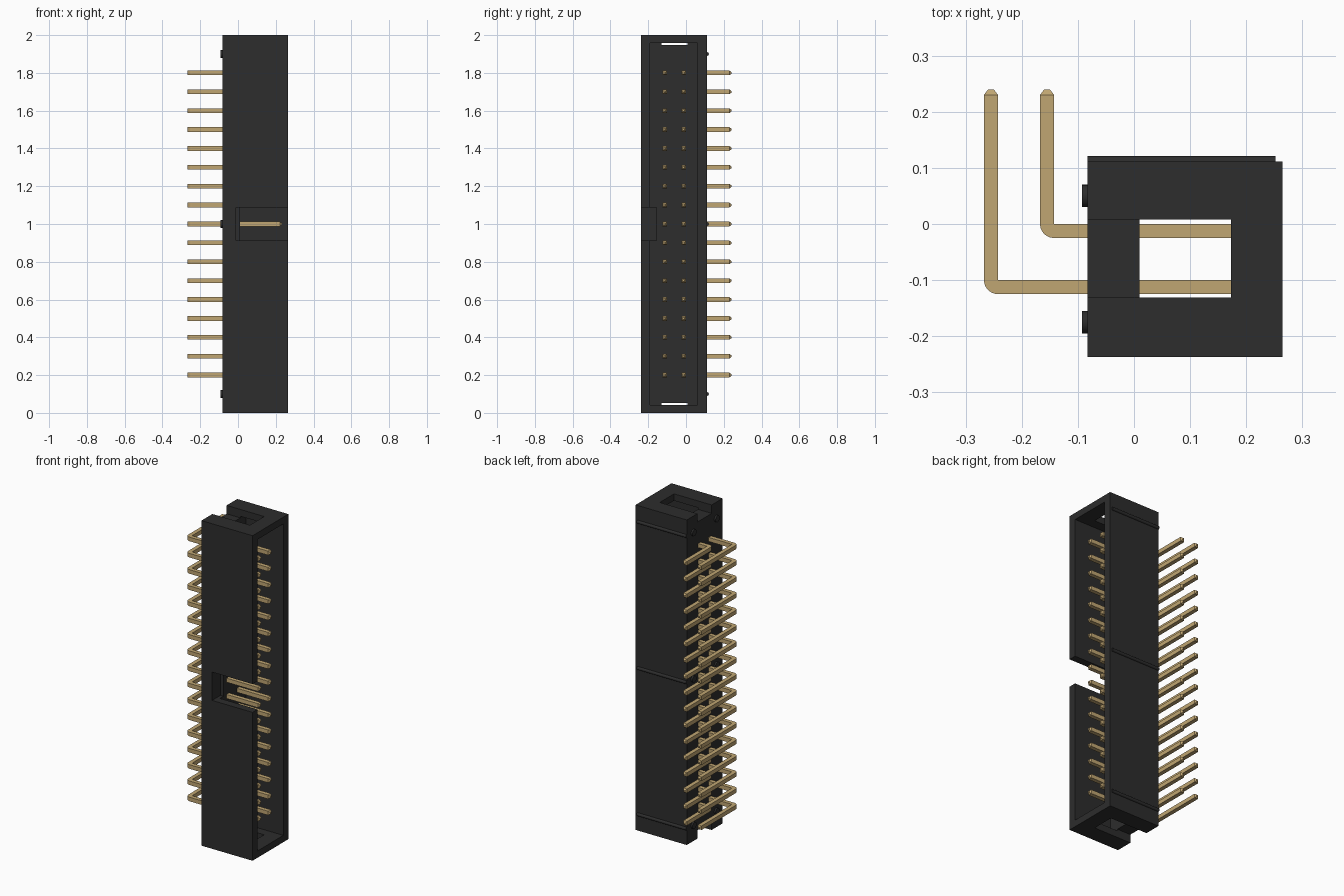
import bpy, bmesh, math
from mathutils import Vector

cube = bpy.data.objects.get("Cube")
if cube:
    bpy.data.objects.remove(cube)


def material(name, rgb):
    m = bpy.data.materials.new(name)
    m.use_nodes = True
    m.diffuse_color = (*rgb, 1)
    m.node_tree.nodes["Principled BSDF"].inputs["Base Color"].default_value = (*rgb, 1)
    return m


black = material("black plastic", (0.026, 0.026, 0.026))
gold = material("gold plating", (0.53, 0.38, 0.17))


def add_object(name, bm, mat):
    bmesh.ops.recalc_face_normals(bm, faces=bm.faces)
    mesh = bpy.data.meshes.new(name)
    bm.to_mesh(mesh)
    bm.free()
    mesh.materials.append(mat)
    ob = bpy.data.objects.new(name, mesh)
    bpy.context.collection.objects.link(ob)
    return ob


def box(name, low, high):
    bm = bmesh.new()
    bmesh.ops.create_cube(bm, size=1)
    low, high = Vector(low), Vector(high)
    for v in bm.verts:
        v.co = (low + high) / 2 + v.co * (high - low)
    return add_object(name, bm, black)


def rod(name, radius, length, location, axis="X"):
    bm = bmesh.new()
    bmesh.ops.create_cone(bm, cap_ends=True, segments=24, radius1=radius,
                          radius2=radius, depth=length)
    ob = add_object(name, bm, black)
    ob.rotation_euler.y = math.pi / 2
    ob.location = location
    for p in ob.data.polygons:
        p.use_smooth = len(p.vertices) == 4
    return ob


# Housing: a shroud open to +x, with end windows and a key notch
X0, X1, Y0, Y1 = -0.083, 0.265, -0.237, 0.111
FLOOR = 0.01
housing = box("housing", (X0, Y0, 0), (X1, Y1, 2))
cutters = [
    box("cavity_cutter", (FLOOR, -0.19, 0.042), (0.4, 0.062, 1.958)),
    box("key_notch_cutter", (-0.01, -0.4, 0.913), (0.4, -0.157, 1.087)),
    box("top_window_cutter", (-0.2, -0.131, 1.948), (0.173, 0.008, 2.1)),
    box("bottom_window_cutter", (-0.2, -0.131, -0.1), (0.173, 0.008, 0.052)),
]
bpy.context.view_layer.objects.active = housing
for cutter in cutters:
    cutter.hide_render = True
    mod = housing.modifiers.new("cut", 'BOOLEAN')
    mod.operation = 'DIFFERENCE'
    mod.solver = 'EXACT'
    mod.object = cutter
    bpy.ops.object.modifier_apply(modifier=mod.name)
    bpy.data.objects.remove(cutter)

# Raised ribs on the back and standoff studs on the pin side
for z in (0.1, 1.0, 1.9):
    rod("back_rib", 0.01, 0.335, (X0 + 0.1675, Y1, z))
    for y in (0.05, -0.175):
        rod("standoff_stud", 0.02, 0.02, (X0, y, z))

# Right-angle pins: square rings swept along an L with tapered tips
H = 0.0125


def pin_row(name, y, bend_x):
    tip = 0.005
    rings = [((0.232, y + tip), (0.232, y - tip), tip),
             ((0.222, y + H), (0.222, y - H), H)]
    px, py = bend_x + H, y + H
    for i in range(7):
        a = math.radians(15 * i)
        outer = (px - 2 * H * math.sin(a), py - 2 * H * math.cos(a))
        rings.append(((px, py), outer, H))
    rings += [((bend_x + H, 0.23), (bend_x - H, 0.23), H),
              ((bend_x + tip, 0.24), (bend_x - tip, 0.24), tip)]
    bm = bmesh.new()
    loops = []
    for inner, outer, h in rings:
        corners = ((inner, -h), (inner, h), (outer, h), (outer, -h))
        loops.append([bm.verts.new((*p, z)) for p, z in corners])
    for a, b in zip(loops, loops[1:]):
        for k in range(4):
            n = (k + 1) % 4
            bm.faces.new((a[k], a[n], b[n], b[k]))
    bm.faces.new(loops[0])
    bm.faces.new(loops[-1])
    bmesh.ops.remove_doubles(bm, verts=bm.verts, dist=1e-5)
    ob = add_object(name, bm, gold)
    ob.location.z = 0.2
    arr = ob.modifiers.new("row", 'ARRAY')
    arr.count = 17
    arr.use_relative_offset = False
    arr.use_constant_offset = True
    arr.constant_offset_displace = (0, 0, 0.1)


pin_row("inner_pin_row", -0.0125, -0.155)
pin_row("outer_pin_row", -0.1125, -0.255)
